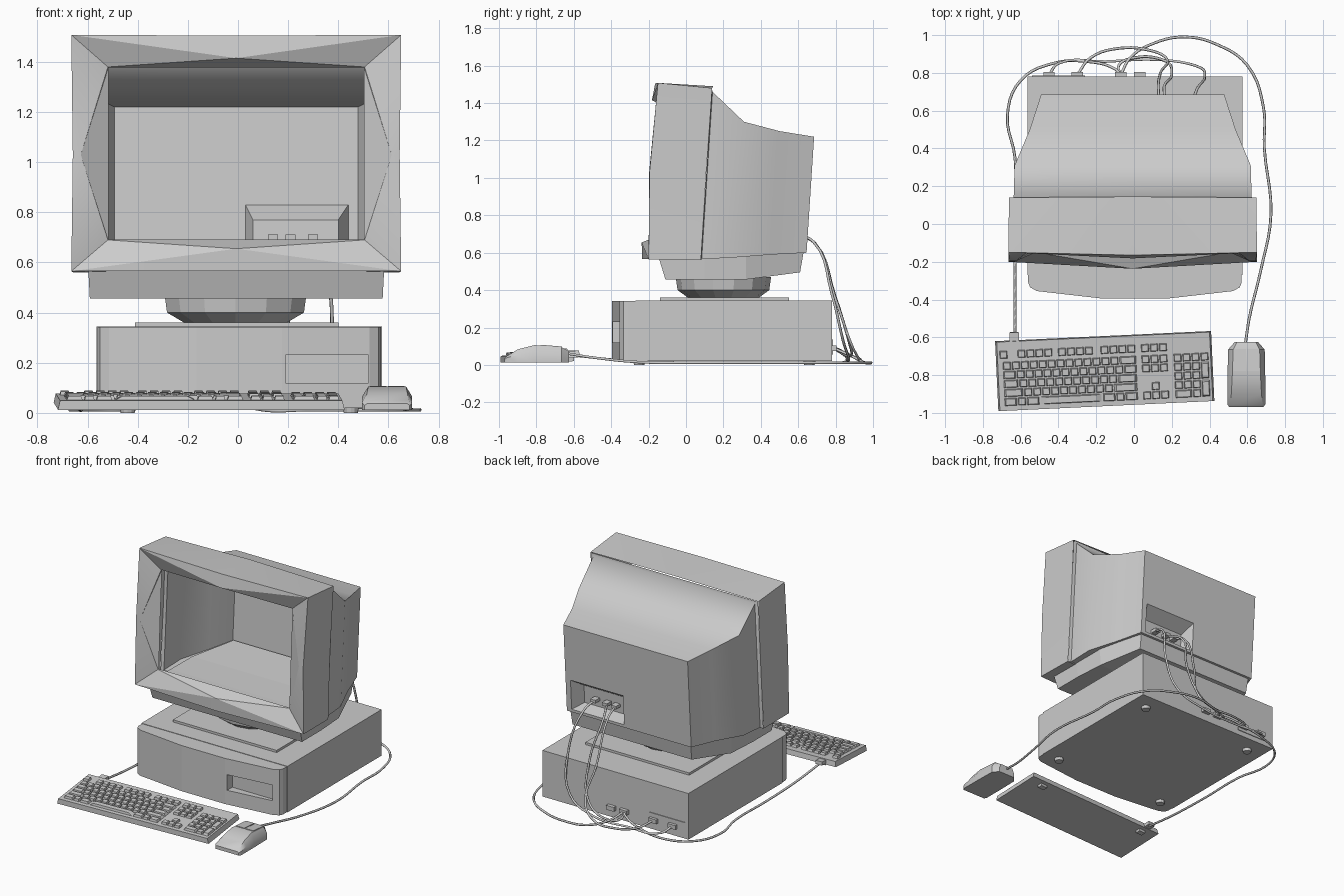
import bpy, bmesh, math
from mathutils import Matrix, Vector

if "Cube" in bpy.data.objects:
    bpy.data.objects.remove(bpy.data.objects["Cube"])


def finish(name, bm, angle=None, recalc=True):
    if recalc:
        bmesh.ops.recalc_face_normals(bm, faces=bm.faces)
    me = bpy.data.meshes.new(name)
    bm.to_mesh(me)
    bm.free()
    ob = bpy.data.objects.new(name, me)
    bpy.context.collection.objects.link(ob)
    if angle:
        bpy.ops.object.select_all(action='DESELECT')
        ob.select_set(True)
        bpy.context.view_layer.objects.active = ob
        bpy.ops.object.shade_smooth_by_angle(angle=math.radians(angle))
    return ob


def loft(name, rings, caps=(True, True), angle=None):
    """Skin a list of closed rings."""
    bm = bmesh.new()
    vs = [[bm.verts.new(p) for p in r] for r in rings]
    n = len(vs[0])
    for a, b in zip(vs, vs[1:]):
        for i in range(n):
            j = (i + 1) % n
            bm.faces.new((a[i], a[j], b[j], b[i]))
    if caps[0]:
        bm.faces.new(vs[0])
    if caps[1]:
        bm.faces.new(vs[-1])
    return finish(name, bm, angle)


def prism(name, outline, z0, z1):
    return loft(name, [[(x, y, z) for x, y in outline] for z in (z0, z1)])


def add_box(bm, c, s, taper=1.0, rx=0.0):
    m = Matrix.Translation(c) @ Matrix.Rotation(rx, 4, 'X')
    v = []
    for k, t in ((-.5, 1), (.5, taper)):
        for i, j in ((-.5, -.5), (.5, -.5), (.5, .5), (-.5, .5)):
            v.append(bm.verts.new(m @ Vector((i * s[0] * t, j * s[1] * t, k * s[2]))))
    for f in ((3, 2, 1, 0), (4, 5, 6, 7), (0, 1, 5, 4), (1, 2, 6, 5), (2, 3, 7, 6), (3, 0, 4, 7)):
        bm.faces.new([v[i] for i in f])


def boxes(name, items, **kw):
    bm = bmesh.new()
    for c, s in items:
        add_box(bm, c, s, **kw)
    return finish(name, bm)


# Desktop case with bowed front panel and recessed drive bay
CX = .005
prism("case_body", [(CX - .57, -.27), (CX + .57, -.27), (CX + .57, .78), (CX - .57, .78)], .02, .345)
half = [(.17, -.395), (.52, -.355), (.555, -.335), (.565, -.31), (.565, -.27)]
front = prism("case_front", [(CX + x, y) for x, y in half] + [(CX - x, y) for x, y in half[::-1]], .02, .342)
cutter = boxes("drive_bay_cutter", [((.355, -.40, .175), (.33, .13, .11))])
cutter.hide_render = True
cutter.hide_viewport = True
cut = front.modifiers.new("drive_bay", 'BOOLEAN')
cut.object = cutter
cut.solver = 'EXACT'
boxes("case_top_plate", [((-.005, .205, .353), (.81, .69, .016))])

bm = bmesh.new()
for x in (-.44, .45):
    for y in (-.25, .66):
        bmesh.ops.create_cone(bm, cap_ends=True, segments=12, radius1=.028, radius2=.032, depth=.022,
                              matrix=Matrix.Translation((x, y, .011)))
finish("case_feet", bm)
boxes("rear_port_panel", [((-.40, .781, .095), (.28, .008, .08))])
boxes("rear_ports", [((x, .79, .09), (.06, .03, .03)) for x in (-.45, -.3, -.07, .03)])

# Swivel dish
rings = []
for rx, ry, z in ((.21, .19, .36), (.28, .245, .40), (.29, .255, .47)):
    rings.append([(-.01 + rx * math.cos(a), .2 + ry * math.sin(a), z)
                  for a in (2 * math.pi * (i + .5) / 14 for i in range(14))])
loft("swivel_dish", rings)

# Monitor skirt below the shell, rising towards the back
MX = -.007
rings = []
for y0, y1, w, zb, zt in ((-.11, -.145, .59, .457, .57), (.10, .10, .59, .457, .575),
                          (.32, .32, .575, .457, .585), (.61, .63, .47, .495, .61)):
    rings.append([(MX - w * .99, y0, zb), (MX + w * .99, y0, zb), (MX + w, y1, zt), (MX - w, y1, zt)])
loft("monitor_skirt", rings)

# Monitor rear shell: hollow, with a connector pocket in its back
def section(y, w, top, bottom, cx=MX, dy=0):
    def p(x, z):
        return (cx + x, y - (top - z) * .065 + dy, z)
    return [p(-w, bottom), p(w, bottom), p(w, top), p(-w, top)]

back_y = lambda z: .685 - (1.22 - z) * .065
loft("monitor_shell", [
    section(.138, .652, 1.477, .56),
    section(.142, .63, 1.46, .565),
    section(.31, .625, 1.30, .575),
    section(.50, .545, 1.25, .59),
    section(.685, .485, 1.22, .60),
    section(back_y(.83), .205, .83, .62, .235),
    section(back_y(.77), .17, .77, .645, .23, -.09)], caps=(False, True), angle=35)

# Faceted front bezel: rings of corners and bulging edge midpoints
def ring8(tc, t, s, bc, b):
    """Right-half points, mirrored; order TL T TR R BR B BL L."""
    l = lambda p: (MX - p[0], p[1], p[2])
    r = lambda p: (MX + p[0], p[1], p[2])
    return [l(tc), r(t), r(tc), r(s), r(bc), r(b), l(bc), l(s)]

rings = [
    ring8((.655, .14, 1.48), (0, .145, 1.49), (.65, .108, 1.03), (.655, .08, .562), (0, .08, .565)),
    ring8((.658, -.15, 1.508), (0, -.165, 1.505), (.652, -.195, 1.03), (.658, -.2, .565), (0, -.235, .567)),
    ring8((.512, -.115, 1.38), (0, -.182, 1.415), (.62, -.197, 1.03), (.512, -.15, .69), (0, -.237, .655)),
    ring8((.51, -.11, 1.378), (0, -.11, 1.378), (.51, -.13, 1.03), (.51, -.145, .692), (0, -.145, .692))]
bm = bmesh.new()
vs = [[bm.verts.new(p) for p in r] for r in rings]
for k, (a, b) in enumerate(zip(vs, vs[1:])):
    for c in range(0, 8, 2):
        for m in ((c + 1) % 8, (c - 1) % 8):
            if k == 1:
                bm.faces.new((a[c], a[m], b[m]))
                bm.faces.new((a[c], b[m], b[c]))
            else:
                bm.faces.new((b[c], b[m], a[m]))
                bm.faces.new((b[c], a[m], a[c]))
finish("monitor_bezel", bm, 30)

# Keyboard: tilted slab, key blocks
K = Matrix.Translation((-.155, -.78, .045)) @ Matrix.Rotation(math.radians(2.7), 4, 'Z') \
    @ Matrix.Rotation(math.radians(4.5), 4, 'X')
slab = boxes("keyboard_base", [((0, 0, 0), (1.145, .372, .036))], taper=.985)
slab.matrix_world = K

rows = [.055, .007, -.041, -.089, -.137]
P = .0475
keys = []

def key(u, v, w=P, h=P):
    keys.append(((u + w / 2, v - (h - P) / 2, .025), (w - .007, h - .007, .017)))

def key_run(u, v, widths):
    for w in widths:
        key(u, v, w * P)
        u += w * P

key(-.555, .115)
for u in (-.46, -.245, -.02):
    key_run(u, .115, [1] * 4)
for v, widths in zip(rows, ([1] * 13 + [2], [1.5] + [1] * 12 + [1.5], [1.75] + [1] * 11 + [2.25],
                            [2.25] + [1] * 10 + [2.75], [1.5, 1, 1.5, 7, 1.5, 1, 1.5])):
    key_run(-.54, v, widths)
for v in (.115, rows[0], rows[1], rows[4]):
    key_run(.195, v, [1] * 3)
key(.195 + P, rows[3])
for i, v in enumerate(rows):
    key_run(.365, v, [2, 1] if i == 4 else [1] * 3)
key(.365 + 3 * P, rows[0])
key(.365 + 3 * P, rows[1], h=2 * P)
key(.365 + 3 * P, rows[3], h=2 * P)
boxes("keyboard_keys", keys, taper=.8).matrix_world = K
boxes("keyboard_feet", [((u, .14, -.026), (.05, .035, .022)) for u in (-.45, .45)]).matrix_world = K
boxes("keyboard_plug", [((-.47, .20, .0), (.05, .06, .025))]).matrix_world = K

# Mouse with two buttons
MC = .595
rings = []
for y, w, zm, wt, zt in ((-.97, .09, .03, .08, .037), (-.955, .1, .04, .085, .05), (-.90, .1, .052, .08, .083),
                         (-.81, .1, .065, .075, .106), (-.665, .097, .058, .07, .094), (-.625, .062, .045, .05, .075)):
    rings.append([(MC - w, y, .012), (MC - w, y, zm), (MC - wt, y, zt),
                  (MC + wt, y, zt), (MC + w, y, zm), (MC + w, y, .012)])
loft("mouse_body", rings, angle=35)
boxes("mouse_buttons", [((MC + s * .036, -.72, .099), (.066, .115, .008)) for s in (-1, 1)], rx=-.083)


# Cables
def cable(name, pts, r=.0075):
    cu = bpy.data.curves.new(name, 'CURVE')
    cu.dimensions = '3D'
    cu.bevel_depth = r
    cu.bevel_resolution = 1
    cu.resolution_u = 5
    cu.use_fill_caps = True
    sp = cu.splines.new('BEZIER')
    sp.bezier_points.add(len(pts) - 1)
    for bp, p in zip(sp.bezier_points, pts):
        bp.co = p
        bp.handle_left_type = bp.handle_right_type = 'AUTO'
    bpy.context.collection.objects.link(bpy.data.objects.new(name, cu))


cable("keyboard_cable", [(-.63, -.59, .05), (-.63, -.35, .025), (-.63, 0, .012), (-.63, .35, .012), (-.67, .58, .012),
                         (-.6, .76, .012), (-.43, .85, .015), (-.25, .86, .04), (-.1, .82, .08), (-.07, .79, .09)])
cable("mouse_cable", [(.59, -.63, .06), (.61, -.5, .04), (.67, -.25, .015), (.725, .05, .012), (.69, .4, .012),
                      (.685, .62, .012), (.6, .84, .012), (.44, .95, .012), (.27, .99, .012), (.1, .955, .012),
                      (-.02, .88, .05), (-.07, .79, .09)])
cable("monitor_cable_a", [(.14, .58, .70), (.13, .68, .66), (.14, .80, .36), (.17, .88, .12), (.08, .92, .04),
                          (-.08, .93, .03), (-.23, .88, .05), (-.3, .79, .09)])
cable("monitor_cable_b", [(.21, .58, .70), (.16, .69, .65), (.2, .79, .38), (.15, .87, .13), (.0, .88, .05),
                          (-.08, .84, .06), (-.07, .79, .09)])
cable("monitor_cable_c", [(.30, .58, .70), (.32, .68, .66), (.375, .78, .38), (.32, .84, .13), (.12, .87, .04),
                          (-.15, .86, .03), (-.4, .85, .05), (-.45, .79, .09)])
boxes("monitor_plugs", [((x, .58, .70), (.04, .06, .022)) for x in (.14, .21, .30)])
